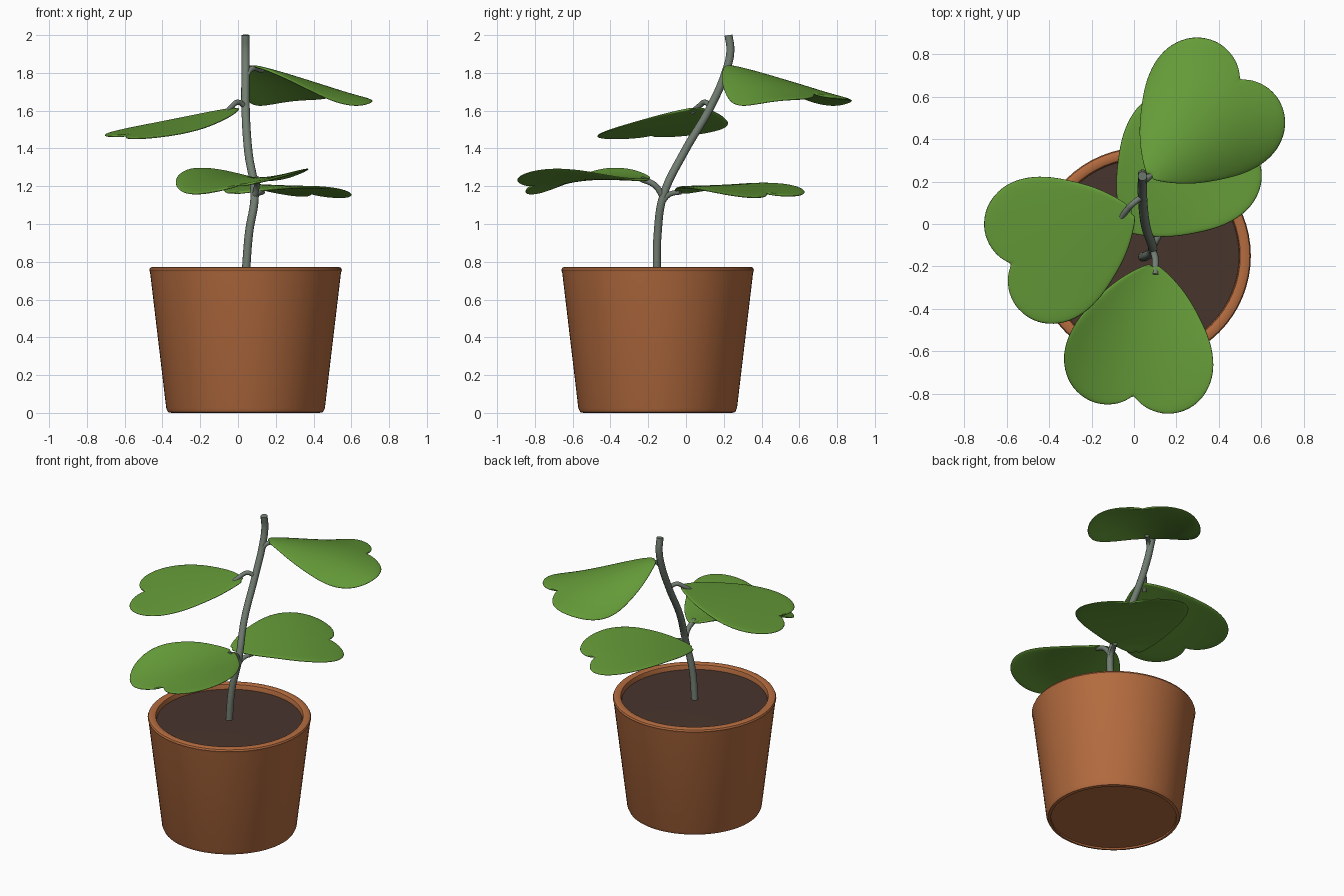
import bpy, bmesh, math
from mathutils import Vector

cube = bpy.data.objects.get("Cube")
if cube:
    bpy.data.objects.remove(cube, do_unlink=True)

CENTRE = Vector((0.04, -0.15, 0))


def material(name, rgb):
    mat = bpy.data.materials.new(name)
    mat.use_nodes = True
    mat.diffuse_color = (*rgb, 1)
    mat.node_tree.nodes["Principled BSDF"].inputs["Base Color"].default_value = (*rgb, 1)
    return mat


TERRACOTTA = material("terracotta", (0.46, 0.15, 0.05))
SOIL = material("dark soil", (0.065, 0.035, 0.027))
STEM = material("grey green stem", (0.17, 0.21, 0.17))
LEAF = material("leaf green", (0.13, 0.33, 0.04))


def add_object(name, data, mat):
    obj = bpy.data.objects.new(name, data)
    bpy.context.collection.objects.link(obj)
    data.materials.append(mat)
    return obj


def smooth(obj, angle=40):
    bpy.ops.object.select_all(action="DESELECT")
    obj.select_set(True)
    bpy.context.view_layer.objects.active = obj
    bpy.ops.object.shade_smooth_by_angle(angle=math.radians(angle))


def lathe(name, profile, mat, steps=64):
    """Spin an (r, z) profile about the pot's axis."""
    bm = bmesh.new()
    verts = [bm.verts.new((r, 0, z)) for r, z in profile]
    edges = [bm.edges.new(pair) for pair in zip(verts, verts[1:])]
    bmesh.ops.spin(bm, geom=verts + edges, cent=(0, 0, 0), axis=(0, 0, 1),
                   angle=math.tau, steps=steps)
    bmesh.ops.remove_doubles(bm, verts=bm.verts, dist=0.0001)
    bmesh.ops.recalc_face_normals(bm, faces=bm.faces)
    mesh = bpy.data.meshes.new(name)
    bm.to_mesh(mesh)
    bm.free()
    obj = add_object(name, mesh, mat)
    obj.location = CENTRE
    smooth(obj)


def tube(name, points, radius):
    """Round stalk through the given points."""
    curve = bpy.data.curves.new(name, "CURVE")
    curve.dimensions = "3D"
    curve.bevel_depth = radius
    curve.bevel_resolution = 3
    curve.resolution_u = 6
    curve.use_fill_caps = True
    spline = curve.splines.new("BEZIER")
    spline.bezier_points.add(len(points) - 1)
    for bp, co in zip(spline.bezier_points, points):
        bp.co = co
        bp.handle_left_type = bp.handle_right_type = "AUTO"
    add_object(name, curve, STEM)


# Half outline of the heart leaf: distance along the midrib, half width
HALF_HEART = [(-0.01, 0.02), (0.02, 0.075), (0.1, 0.175), (0.21, 0.26), (0.31, 0.325),
              (0.42, 0.36), (0.52, 0.355), (0.61, 0.31), (0.665, 0.235),
              (0.685, 0.15), (0.665, 0.06), (0.625, 0.012)]
NOTCH = 0.62


def leaf(name, base, heading, slope, bend, cup, tilt=0, twist=0):
    """Heart leaf: slope and bend along the midrib, cup across it."""
    along = Vector((heading[0], heading[1], 0)).normalized()
    across = Vector((-along.y, along.x, 0))
    bm = bmesh.new()
    rows = []
    for k, (edge_u, edge_v) in enumerate(HALF_HEART):
        mid_u = NOTCH * k / (len(HALF_HEART) - 1)
        row = []
        for i in range(-4, 5):
            f = i / 4
            u = mid_u + (edge_u - mid_u) * abs(f)
            v = edge_v * f
            z = (slope * u + bend * u * u + tilt * v + twist * v * (u - 0.33)
                 + cup * (1 - u / 0.75) * (v / 0.35) ** 2)
            row.append(bm.verts.new(Vector(base) + along * u + across * v + Vector((0, 0, z))))
        rows.append(row)
    for low, high in zip(rows, rows[1:]):
        for i in range(8):
            bm.faces.new((low[i], high[i], high[i + 1], low[i + 1]))
    bmesh.ops.recalc_face_normals(bm, faces=bm.faces)
    mesh = bpy.data.meshes.new(name)
    bm.to_mesh(mesh)
    bm.free()
    obj = add_object(name, mesh, LEAF)
    thick = obj.modifiers.new("thickness", "SOLIDIFY")
    thick.thickness = 0.014
    thick.offset = 0
    obj.modifiers.new("rounding", "SUBSURF").levels = 2
    obj.modifiers["rounding"].render_levels = 2
    smooth(obj, 180)


# Pot with rounded foot and rim, and the soil inside it
lathe("pot", [(0, 0.01), (0.39, 0.01), (0.392, 0), (0.41, 0.004), (0.42, 0.025),
              (0.505, 0.74), (0.51, 0.757), (0.505, 0.768), (0.494, 0.773), (0.47, 0.773),
              (0.46, 0.768), (0.456, 0.755), (0.45, 0.7)], TERRACOTTA)
lathe("soil", [(0, 0.745), (0.25, 0.742), (0.458, 0.738)], SOIL)

# Main stem and leaf stalks
tube("main_stem", [(0.04, -0.155, 0.72), (0.058, -0.15, 0.95), (0.088, -0.12, 1.15),
                   (0.055, -0.01, 1.38), (0.04, 0.13, 1.62), (0.04, 0.215, 1.82),
                   (0.04, 0.235, 1.92), (0.04, 0.225, 2.0)], 0.022)
tube("top_leaf_stalk", [(0.04, 0.195, 1.77), (0.07, 0.22, 1.82), (0.13, 0.28, 1.813)], 0.014)
tube("right_leaf_stalk", [(0.04, 0.13, 1.62), (0.0, 0.1, 1.645), (-0.03, 0.07, 1.625),
                          (-0.06, 0.03, 1.59)], 0.014)
tube("front_leaf_stalk", [(0.088, -0.12, 1.14), (0.1, -0.165, 1.205),
                          (0.1, -0.24, 1.24)], 0.016)
tube("back_leaf_stalk", [(0.088, -0.13, 1.11), (0.1, -0.09, 1.155), (0.13, -0.03, 1.17)], 0.014)

# Leaves
leaf("top_leaf", (0.08, 0.23, 1.835), (0.68, 0.73), -0.16, -0.13, -0.27)
leaf("right_leaf", (-0.01, 0.05, 1.61), (-0.92, -0.385), -0.27, 0.07, -0.02, tilt=-0.04)
leaf("front_leaf", (0.09, -0.2, 1.24), (-0.15, -0.99), 0.04, -0.16, 0.1, twist=0.6)
leaf("back_leaf", (-0.03, -0.02, 1.165), (0.68, 0.73), 0.24, -0.4, 0.01, tilt=0.03)
